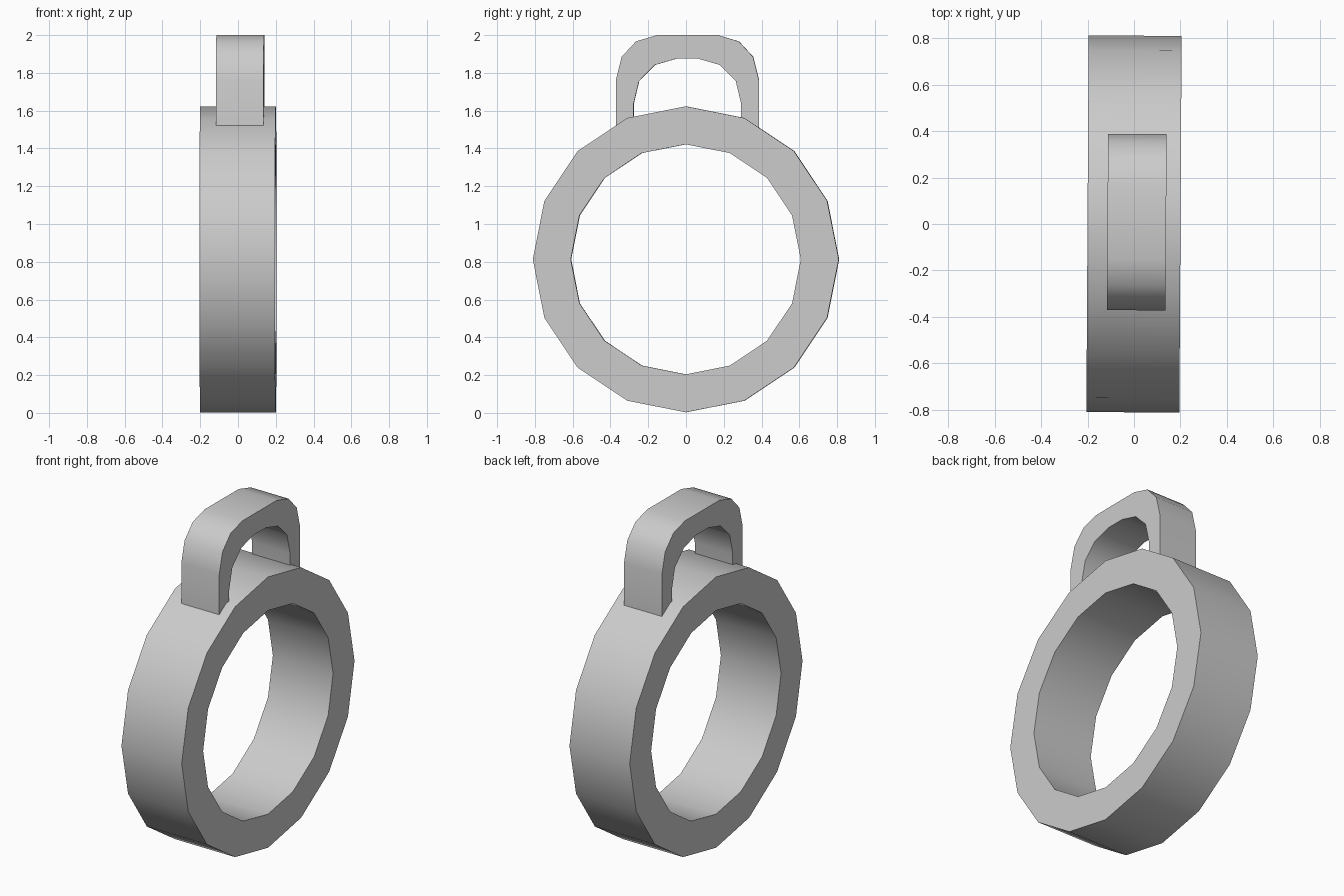
import bpy, math

if "Cube" in bpy.data.objects:
    bpy.data.objects.remove(bpy.data.objects["Cube"])

TILT = -0.006  # slight yaw of the whole piece


def band(name, outer, inner, width, x, closed):
    """Solid strip between two matching (y, z) paths, given a width along x."""
    n = len(outer)
    verts = []
    for o, i in zip(outer, inner):
        for px in (-width / 2, width / 2):
            verts.append((px, *o))
            verts.append((px, *i))
    # per section: 0 outer left, 1 inner left, 2 outer right, 3 inner right
    loop = (0, 2, 3, 1)
    faces = []
    for k in range(n if closed else n - 1):
        a, b = 4 * k, 4 * ((k + 1) % n)
        for s in range(4):
            p, q = loop[s], loop[(s + 1) % 4]
            faces.append((a + p, a + q, b + q, b + p))
    if not closed:
        faces.append(tuple(reversed(loop)))
        faces.append(tuple(4 * (n - 1) + p for p in loop))
    mesh = bpy.data.meshes.new(name)
    mesh.from_pydata(verts, [], faces)
    obj = bpy.data.objects.new(name, mesh)
    bpy.context.collection.objects.link(obj)
    obj.location.x = x
    obj.rotation_euler.z = TILT
    bpy.ops.object.select_all(action='DESELECT')
    obj.select_set(True)
    bpy.context.view_layer.objects.active = obj
    bpy.ops.object.mode_set(mode='EDIT')
    bpy.ops.mesh.select_all(action='SELECT')
    bpy.ops.mesh.normals_make_consistent(inside=False)
    bpy.ops.object.mode_set(mode='OBJECT')
    bpy.ops.object.shade_smooth_by_angle(angle=math.radians(40))
    return obj


def circle(r, cz, n=16):
    return [(r * math.sin(2 * math.pi * k / n), cz + r * math.cos(2 * math.pi * k / n))
            for k in range(n)]


def arch(half, cy):
    """Mirror a half profile in y and centre it on cy."""
    return [(cy - y, z) for y, z in half] + [(cy + y, z) for y, z in reversed(half)]


# Main ring, 16 sides
band("ring", circle(0.81, 0.813), circle(0.609, 0.813), 0.40, 0.0, True)

# Hanging loop, its feet sunk into the ring
outer = [(0.379, 1.45), (0.379, 1.76), (0.348, 1.885), (0.272, 1.967), (0.16, 2.0)]
inner = [(0.285, 1.45), (0.285, 1.635), (0.256, 1.757), (0.172, 1.842), (0.058, 1.875)]
band("hanging_loop", arch(outer, 0.008), arch(inner, 0.008), 0.252, 0.012, False)
